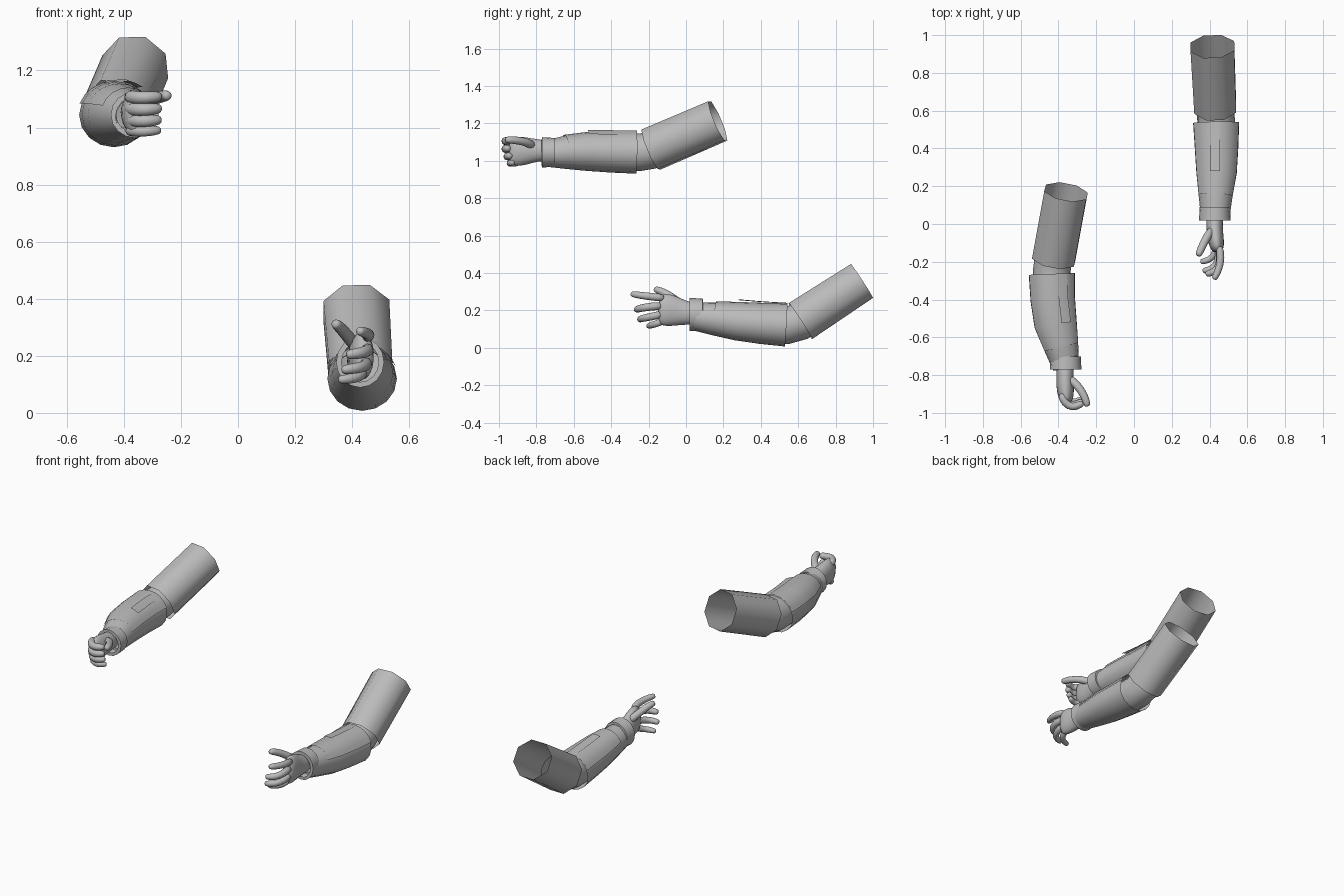
import bpy, bmesh, math
from mathutils import Vector

grey = bpy.data.materials.new("plain_grey")
grey.diffuse_color = (0.5, 0.5, 0.5, 1)


def loft(name, rings, sides=12, start=0, sweep=360, caps=False, grow=0.0, subsurf=False, angle=50):
    """Skin elliptical rings (centre, side radius, up radius) along a path running back to front."""
    bm = bmesh.new()
    pts = [Vector(r[0]) for r in rings]
    closed = sweep == 360
    count = sides if closed else sides + 1
    rows = []
    for i, (c, rx, rz) in enumerate(rings):
        t = (pts[min(i + 1, len(pts) - 1)] - pts[max(i - 1, 0)]).normalized()
        v = Vector((0, 0, 1))
        v = (v - t * v.dot(t)).normalized()
        u = v.cross(t)
        row = []
        for j in range(count):
            a = math.radians(start + sweep * j / sides)
            row.append(bm.verts.new(pts[i] + u * math.cos(a) * (rx + grow) + v * math.sin(a) * (rz + grow)))
        rows.append(row)
    for a, b in zip(rows, rows[1:]):
        for j in range(sides):
            k = (j + 1) % count
            bm.faces.new((a[j], a[k], b[k], b[j]))
    if caps:
        bm.faces.new(rows[0][::-1])
        bm.faces.new(rows[-1])
    mesh = bpy.data.meshes.new(name)
    bm.to_mesh(mesh)
    bm.free()
    mesh.materials.append(grey)
    ob = bpy.data.objects.new(name, mesh)
    bpy.context.collection.objects.link(ob)
    bpy.ops.object.select_all(action='DESELECT')
    ob.select_set(True)
    bpy.context.view_layer.objects.active = ob
    if subsurf:
        bpy.ops.object.shade_smooth()
        ob.modifiers.new("round", 'SUBSURF').levels = 1
        ob.modifiers["round"].render_levels = 1
    else:
        bpy.ops.object.shade_smooth_by_angle(angle=math.radians(angle))
    return ob


def finger(name, path, r):
    """Rounded tapering digit."""
    p = [Vector(q) for q in path]
    rings = [(q, r * (1.08 - 0.07 * i), r * (1.08 - 0.07 * i)) for i, q in enumerate(p)]
    end = (p[-1] - p[-2]).normalized()
    rings.append((p[-1] + end * r * 0.75, r * 0.6, r * 0.6))
    loft(name, rings, 8, caps=True, subsurf=True)


def arm(side, upper, elbow, gauntlet, cuff, palm, digits, ridge):
    # open eight-sided sleeve of the upper arm
    loft(side + "_upper_sleeve", upper, 8, start=24)
    # soft sleeve at the elbow bend
    loft(side + "_elbow_sleeve", elbow, 16)
    # forearm guard with its raised top plate and rim
    loft(side + "_forearm_guard", gauntlet, 16)
    loft(side + "_top_plate", gauntlet[:4], 8, start=20, sweep=140, grow=0.006)
    # narrow ridge that lifts towards the front
    c = [(g[0], g[1] + 0.008 + 0.006 * i, g[2] + 0.008 + 0.006 * i) for i, g in enumerate(gauntlet[:3])]
    loft(side + "_ridge_plate", c, 2, start=ridge, sweep=24)
    # wrist cuff, folded in at both ends
    (cx, y0, cz), (rx, rz), y1 = cuff
    prof = [(y0, -0.015), (y0, 0), (y1, 0.004), (y1, -0.015)]
    rows = [((cx, y - 0.0005 * i, cz), rx + d, rz + d) for i, (y, d) in enumerate(prof)]
    loft(side + "_wrist_cuff", rows, 16)
    # hand
    loft(side + "_palm", palm, 12, caps=True, subsurf=True)
    for label, (path, r) in digits.items():
        finger(side + "_" + label, path, r)


# raised arm with a closed hand
def curl(z, back, r):
    return ([(-0.385, -0.89, z), (-0.368, -0.95 + back, z - 0.002),
             (-0.325, -0.974 + back, z - 0.004), (-0.285, -0.955 + back, z)], r)


arm("right",
    [((-0.36, 0.17, 1.213), 0.122, 0.122), ((-0.425, -0.187, 1.06), 0.122, 0.124)],
    [((-0.405, -0.10, 1.09), 0.095, 0.095), ((-0.43, -0.19, 1.055), 0.098, 0.1),
     ((-0.435, -0.25, 1.045), 0.1, 0.1), ((-0.433, -0.33, 1.045), 0.1, 0.1)],
    [((-0.435, -0.265, 1.044), 0.122, 0.113), ((-0.43, -0.40, 1.045), 0.118, 0.108),
     ((-0.415, -0.53, 1.047), 0.113, 0.101), ((-0.385, -0.65, 1.045), 0.092, 0.088),
     ((-0.36, -0.76, 1.037), 0.07, 0.068)],
    ((-0.362, -0.70, 1.045), (0.08, 0.077), -0.77),
    [((-0.365, -0.70, 1.05), 0.055, 0.058), ((-0.365, -0.79, 1.057), 0.045, 0.058),
     ((-0.365, -0.86, 1.052), 0.05, 0.08), ((-0.36, -0.92, 1.05), 0.043, 0.083),
     ((-0.355, -0.95, 1.05), 0.025, 0.07)],
    {"index_finger": curl(1.108, 0, 0.025), "middle_finger": curl(1.066, 0.0, 0.025),
     "ring_finger": curl(1.026, 0.01, 0.024), "little_finger": curl(0.99, 0.025, 0.021),
     "thumb": ([(-0.355, -0.81, 1.075), (-0.30, -0.85, 1.10),
                (-0.262, -0.91, 1.11), (-0.25, -0.95, 1.112)], 0.024)},
    ridge=52)

# lowered arm with an open, reaching hand
arm("left",
    [((0.415, 0.94, 0.357), 0.125, 0.117), ((0.43, 0.612, 0.143), 0.12, 0.124)],
    [((0.425, 0.69, 0.185), 0.095, 0.095), ((0.432, 0.61, 0.14), 0.098, 0.1),
     ((0.435, 0.54, 0.12), 0.1, 0.1), ((0.435, 0.46, 0.122), 0.1, 0.1)],
    [((0.435, 0.535, 0.12), 0.122, 0.113), ((0.437, 0.40, 0.128), 0.115, 0.107),
     ((0.437, 0.27, 0.14), 0.107, 0.1), ((0.432, 0.15, 0.155), 0.09, 0.088),
     ((0.43, 0.03, 0.17), 0.075, 0.073)],
    ((0.428, 0.09, 0.178), (0.08, 0.085), 0.02),
    [((0.43, 0.09, 0.178), 0.055, 0.06), ((0.425, 0.0, 0.185), 0.043, 0.062),
     ((0.43, -0.07, 0.198), 0.047, 0.088), ((0.44, -0.12, 0.205), 0.04, 0.09),
     ((0.445, -0.15, 0.205), 0.025, 0.075)],
    {"index_finger": ([(0.45, -0.11, 0.265), (0.462, -0.18, 0.273),
                       (0.45, -0.24, 0.28), (0.43, -0.28, 0.286)], 0.022),
     "middle_finger": ([(0.45, -0.12, 0.225), (0.46, -0.20, 0.22),
                        (0.435, -0.25, 0.21), (0.395, -0.262, 0.205)], 0.023),
     "ring_finger": ([(0.45, -0.12, 0.182), (0.45, -0.19, 0.165),
                      (0.42, -0.238, 0.157), (0.378, -0.246, 0.152)], 0.022),
     "little_finger": ([(0.44, -0.11, 0.148), (0.43, -0.16, 0.128),
                        (0.40, -0.19, 0.12), (0.365, -0.198, 0.117)], 0.02),
     "thumb": ([(0.42, -0.02, 0.225), (0.385, -0.07, 0.268),
                (0.36, -0.12, 0.298), (0.345, -0.155, 0.31)], 0.024)},
    ridge=82)
